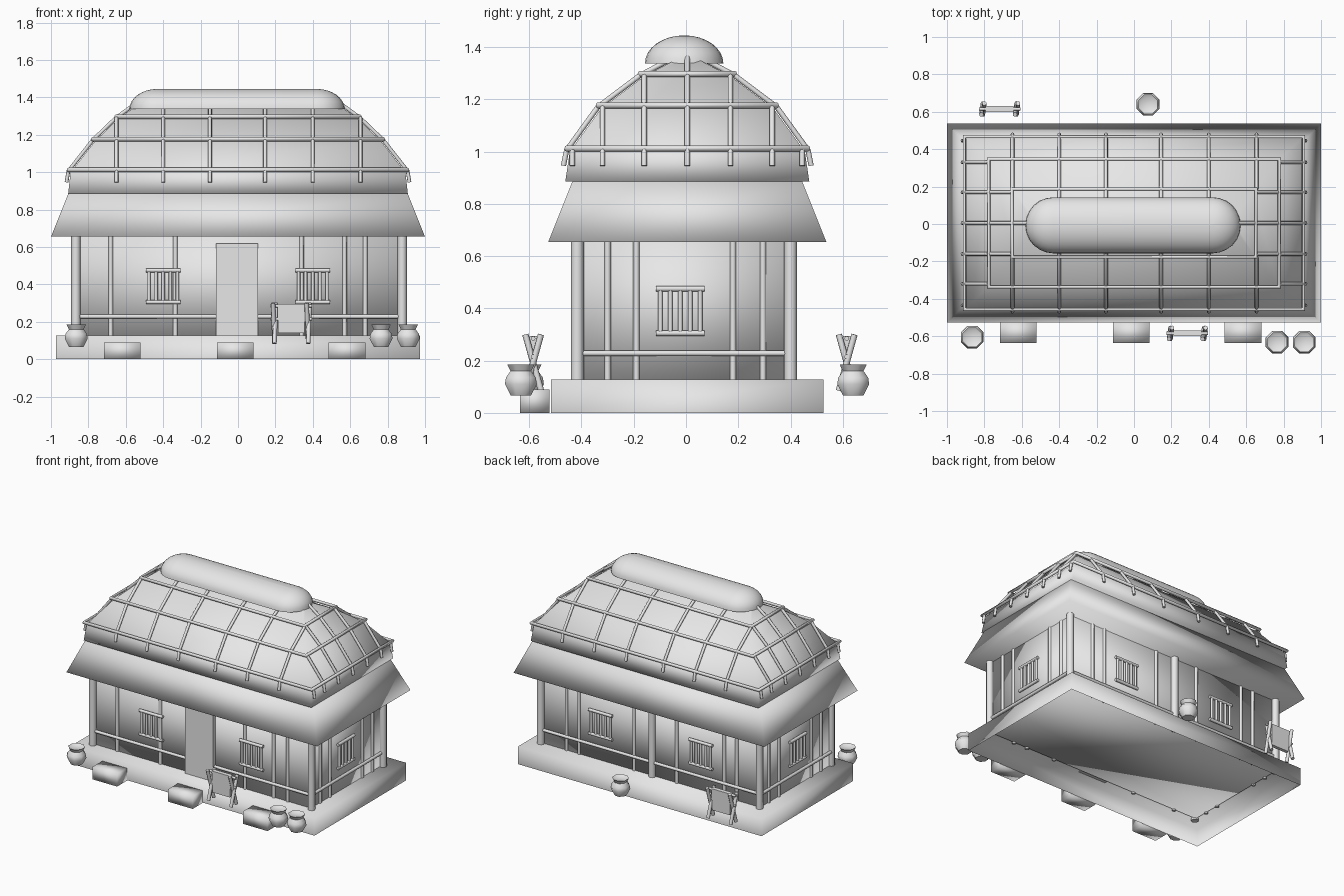
import bpy, bmesh, math
from mathutils import Vector

if "Cube" in bpy.data.objects:
    bpy.data.objects.remove(bpy.data.objects["Cube"])

grey = bpy.data.materials.new("plain_grey")
grey.use_nodes = True
grey.diffuse_color = (0.8, 0.8, 0.8, 1)
grey.node_tree.nodes["Principled BSDF"].inputs["Base Color"].default_value = (0.8, 0.8, 0.8, 1)


def finish(name, bm, angle=None):
    """Turn a bmesh into a shaded object; no angle means fully smooth."""
    bmesh.ops.recalc_face_normals(bm, faces=bm.faces)
    mesh = bpy.data.meshes.new(name)
    bm.to_mesh(mesh)
    bm.free()
    mesh.materials.append(grey)
    ob = bpy.data.objects.new(name, mesh)
    bpy.context.scene.collection.objects.link(ob)
    bpy.ops.object.select_all(action='DESELECT')
    ob.select_set(True)
    bpy.context.view_layer.objects.active = ob
    if angle is None:
        bpy.ops.object.shade_smooth()
    else:
        bpy.ops.object.shade_smooth_by_angle(angle=math.radians(angle))
    return ob


def loft(name, sections, cx=0, cy=0, bottom=True, angle=None):
    """Stack rectangles given as (z, half_x, half_y)."""
    bm = bmesh.new()
    rings = [[bm.verts.new((cx + sx * hx, cy + sy * hy, z))
              for sx, sy in ((-1, -1), (1, -1), (1, 1), (-1, 1))]
             for z, hx, hy in sections]
    for low, high in zip(rings, rings[1:]):
        for i in range(4):
            j = (i + 1) % 4
            bm.faces.new((low[i], low[j], high[j], high[i]))
    bm.faces.new(rings[-1])
    if bottom:
        bm.faces.new(rings[0][::-1])
    return finish(name, bm, angle)


def poles(name, paths, radius, cyclic=False):
    """Round bars following straight-sided paths."""
    cu = bpy.data.curves.new(name, 'CURVE')
    cu.dimensions = '3D'
    cu.bevel_depth = radius
    cu.bevel_resolution = 2
    cu.use_fill_caps = True
    for path in paths:
        sp = cu.splines.new('POLY')
        sp.points.add(len(path) - 1)
        for p, co in zip(sp.points, path):
            p.co = (*co, 1)
        sp.use_cyclic_u = cyclic
    cu.materials.append(grey)
    ob = bpy.data.objects.new(name, cu)
    bpy.context.scene.collection.objects.link(ob)


# Platform (hollow below), walls and two-tier thatched roof
MID = 0.005
loft("platform", [(0, 0.972, 0.522), (0.127, 0.972, 0.522)], cy=MID, bottom=False)
WX, FRONT, BACK = 0.865, -0.405, 0.39
loft("walls", [(0.12, WX, 0.3975), (0.68, WX, 0.3975)], cy=-0.0075)
loft("eaves", [(0.655, 1, 0.532), (0.885, 0.908, 0.44)], cy=MID)
levels = [(0.885, 0.908, 0.467), (1.0, 0.895, 0.45), (1.165, 0.765, 0.33),
          (1.285, 0.64, 0.17), (1.365, 0.53, 0.02)]
loft("upper_roof", levels, cy=MID)

# Rounded ridge cap: half ball stretched along x
bm = bmesh.new()
bmesh.ops.create_uvsphere(bm, u_segments=24, v_segments=16, radius=0.15)
geom = bm.verts[:] + bm.edges[:] + bm.faces[:]
bmesh.ops.bisect_plane(bm, geom=geom, plane_co=(0, 0, 0), plane_no=(0, 0, -1), clear_outer=True)
geom = bm.verts[:] + bm.edges[:] + bm.faces[:]
bmesh.ops.bisect_plane(bm, geom=geom, plane_co=(0.001, 0, 0), plane_no=(1, 0, 0))
for v in bm.verts:
    v.co.x += 0.42 if v.co.x > 0.0005 else -0.43
    v.co.y -= 0.007
    v.co.z = 1.338 + v.co.z * 0.107 / 0.15
bmesh.ops.holes_fill(bm, edges=[e for e in bm.edges if e.is_boundary], sides=0)
finish("ridge_cap", bm, 50)

# Roof lattice: three rings of rails, then ribs running up each slope
OFF = 0.012
poles("roof_rails", [[(sx * (hx + OFF), MID + sy * (hy + OFF), z + OFF)
                      for sx, sy in ((-1, -1), (1, -1), (1, 1), (-1, 1))]
                     for z, hx, hy in levels[1:4]], 0.012, cyclic=True)
start = (0.94, 0.905, 0.462)
ribs = []
for s in (-1, 1):
    for x in (-0.65, -0.4, -0.15, 0.145, 0.4, 0.655):
        ribs.append([(x, MID + s * (hy + OFF), z + OFF / 2)
                     for z, hx, hy in [start] + levels[1:] if hx > abs(x) - 0.03])
    for y in (-0.44, -0.325, -0.165, 0, 0.165, 0.325, 0.44):
        ribs.append([(s * (hx + OFF), MID + y, z + OFF / 2)
                     for z, hx, hy in [start] + levels[1:] if hy > abs(y) - 0.02])
poles("roof_ribs", ribs, 0.01)

# Corner posts, back centre post, wall battens and rails
spots = [(x, y) for x in (-0.867, 0.878) for y in (-0.416, 0.4)] + [(-0.01, 0.4)]
poles("posts", [[(x, y, 0.11), (x, y, 0.67)] for x, y in spots], 0.025)
battens = [(x, FRONT) for x in (-0.68, -0.335, 0.34, 0.57, 0.68)]
battens += [(x, BACK) for x in (-0.68, -0.58, -0.2, 0.14, 0.58, 0.68)]
battens += [(s * WX, y) for s in (-1, 1) for y in (-0.3, -0.19, 0.18, 0.295)]
poles("wall_battens", [[(x, y, 0.11), (x, y, 0.67)] for x, y in battens], 0.012)
RAIL = 0.228
rails = [[(-WX, FRONT - 0.01, RAIL), (-0.11, FRONT - 0.01, RAIL)],
         [(0.1, FRONT - 0.01, RAIL), (WX, FRONT - 0.01, RAIL)],
         [(-WX, BACK + 0.01, RAIL), (WX, BACK + 0.01, RAIL)]]
rails += [[(s * (WX + 0.01), FRONT, RAIL), (s * (WX + 0.01), BACK, RAIL)] for s in (-1, 1)]
poles("wall_rails", rails, 0.011)

# Door
loft("door", [(0.125, 0.112, 0.02), (0.62, 0.112, 0.02)], cx=-0.006, cy=-0.415, angle=30)


# Barred windows: centre on the wall plus the direction along it
def window(name, centre, along):
    c, a = Vector(centre), Vector(along)
    up = Vector((0, 0, 0.085))
    poles(name + "_sills", [[c - a * 0.093 + up * s, c + a * 0.093 + up * s]
                            for s in (-1, 1)], 0.011)
    poles(name + "_bars", [[c + a * t * 0.038 - up, c + a * t * 0.038 + up]
                           for t in range(-2, 3)], 0.009)


for side, sx in (("right", -1), ("left", 1)):
    window("front_window_" + side, (sx * 0.4, FRONT - 0.012, 0.39), (1, 0, 0))
    window("back_window_" + side, (sx * 0.4, BACK + 0.012, 0.39), (1, 0, 0))
    window("end_window_" + side, (sx * (WX + 0.012), -0.022, 0.39), (0, 1, 0))

# Step stones in front of the platform
for i, x in enumerate((-0.618, -0.015, 0.583)):
    loft(f"step_stone_{i + 1}", [(0, 0.098, 0.056), (0.09, 0.098, 0.056)], cx=x, cy=-0.579)


# Eight-sided jars spun from a profile
def jar(name, x, y):
    bm = bmesh.new()
    profile = [(0.042, 0.066), (0.066, 0.11), (0.062, 0.135), (0.043, 0.16), (0.056, 0.185), (0.04, 0.175)]
    rings = []
    for r, z in profile:
        rings.append([bm.verts.new((x + r * math.cos((k + 0.5) * math.pi / 4),
                                    y + r * math.sin((k + 0.5) * math.pi / 4), z))
                      for k in range(8)])
    for low, high in zip(rings, rings[1:]):
        for k in range(8):
            j = (k + 1) % 8
            bm.faces.new((low[k], low[j], high[j], high[k]))
    bm.faces.new(rings[0][::-1])
    bm.faces.new(rings[-1])
    finish(name, bm, 50)


for i, (x, y) in enumerate(((-0.865, -0.605), (0.765, -0.632), (0.91, -0.632), (0.075, 0.64))):
    jar(f"jar_{i + 1}", x, y)


# Trestle racks: crossed legs at each end, bars and a hanging mat
def rack(name, x, y):
    legs = [[(x + s * 0.09, y - t * 0.03, 0.085), (x + s * 0.09 + t * 0.008, y + t * 0.03, 0.3)]
            for s in (-1, 1) for t in (-1, 1)]
    poles(name + "_legs", legs, 0.012)
    poles(name + "_bars", [[(x - 0.11, y, z), (x + 0.11, y, z)] for z in (0.215, 0.285)], 0.009)
    loft(name + "_mat", [(0.14, 0.07, 0.012), (0.295, 0.075, 0.015)], cx=x, cy=y, angle=30)


rack("front_rack", 0.285, -0.585)
rack("back_rack", -0.718, 0.615)
